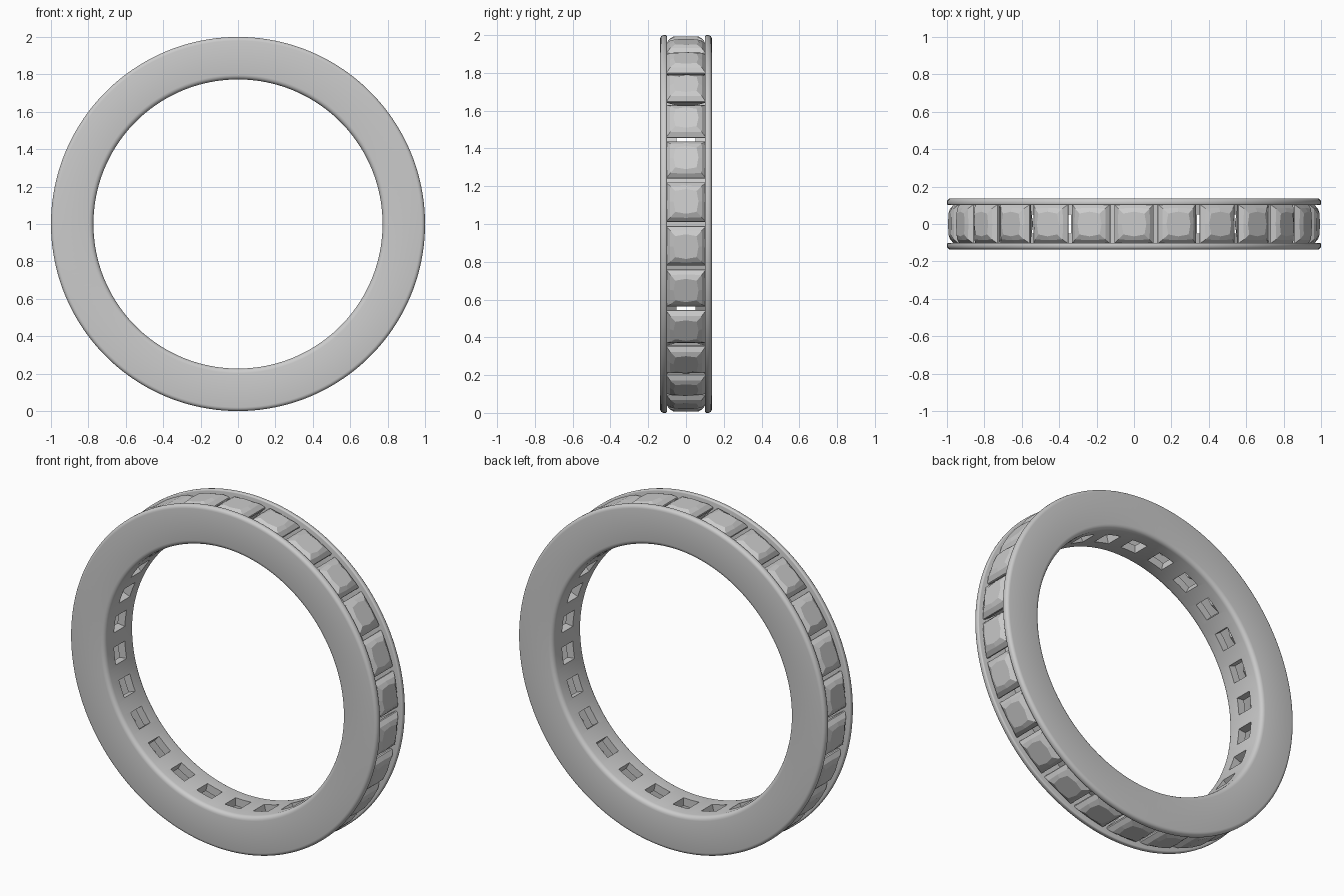
import bpy, bmesh, math

if "Cube" in bpy.data.objects:
    bpy.data.objects.remove(bpy.data.objects["Cube"])

STONES = 26
STEP = 2 * math.pi / STONES
SEGS = 156
CZ = 1.0


def polar(a, r, t, y):
    """Point at radius r, tangential offset t, on the ring at angle a."""
    c, s = math.cos(a), math.sin(a)
    return (r * c - t * s, y, CZ + r * s + t * c)


def make_object(name, bm):
    bmesh.ops.recalc_face_normals(bm, faces=bm.faces)
    mesh = bpy.data.meshes.new(name)
    bm.to_mesh(mesh)
    bm.free()
    ob = bpy.data.objects.new(name, mesh)
    bpy.context.collection.objects.link(ob)
    return ob


def arc(y, r, rad, start, end, n=4):
    """Rounded corner of the band profile, angles in degrees."""
    out = []
    for i in range(n + 1):
        a = math.radians(start + (end - start) * i / n)
        out.append((y + rad * math.cos(a), r + rad * math.sin(a)))
    return out


def bridge(bm, loop_a, loop_b):
    n = len(loop_a)
    for i in range(n):
        j = (i + 1) % n
        bm.faces.new((loop_a[i], loop_a[j], loop_b[j], loop_b[i]))


# Channel band: U-shaped profile (y, radius) turned around the ring axis
W, R_IN, R_OUT, FLOOR = 0.137, 0.773, 1.0, 0.82
half = (arc(W - 0.025, R_IN + 0.025, 0.025, -90, 0)
        + arc(W - 0.02, R_OUT - 0.02, 0.02, 0, 90)
        + arc(0.109, R_OUT - 0.008, 0.008, 90, 180, 3)
        + [(0.101, FLOOR)])
profile = half + [(-y, r) for y, r in reversed(half)]
bm = bmesh.new()
loops = [[bm.verts.new(polar(2 * math.pi * i / SEGS, r, 0, y)) for y, r in profile]
         for i in range(SEGS)]
for i in range(SEGS):
    bridge(bm, loops[i], loops[(i + 1) % SEGS])
band = make_object("channel_band", bm)

# Square windows through the inner wall, one behind each stone
bm = bmesh.new()
for k in range(STONES):
    a = (k + 0.5) * STEP
    ends = [[bm.verts.new(polar(a, r, t, y))
             for t, y in ((-.05, -.05), (.05, -.05), (.05, .05), (-.05, .05))]
            for r in (0.72, 0.86)]
    bridge(bm, *ends)
    bm.faces.new(ends[0])
    bm.faces.new(ends[1])
cutter = make_object("window_cutter", bm)
cutter.hide_render = True

mod = band.modifiers.new("windows", 'BOOLEAN')
mod.operation = 'DIFFERENCE'
mod.solver = 'EXACT'
mod.object = cutter
bpy.context.view_layer.objects.active = band
band.select_set(True)
bpy.ops.object.modifier_apply(modifier=mod.name)
bpy.data.objects.remove(cutter)
bpy.ops.object.shade_smooth_by_angle(angle=math.radians(35))

# Square-cut stone levels: radius, corner half-size, edge-middle half-size
LEVELS = ((0.993, 0.056, 0.066), (0.980, 0.083, 0.086),
          (0.958, 0.104, 0.104), (0.950, 0.104, 0.104),
          (0.895, 0.060, 0.062))
CULET = 0.812


def add_stone(index):
    a = (index + 0.5) * STEP
    bm = bmesh.new()
    rings = []
    for r, c, m in LEVELS:
        pts = ((c, c), (0, m), (-c, c), (-m, 0), (-c, -c), (0, -m), (c, -c), (m, 0))
        rings.append([bm.verts.new(polar(a, r, t, y)) for t, y in pts])
    for upper, lower in zip(rings, rings[1:]):
        bridge(bm, upper, lower)
    bm.faces.new(rings[0])
    tip = bm.verts.new(polar(a, CULET, 0, 0))
    for i in range(8):
        bm.faces.new((rings[-1][i], rings[-1][(i + 1) % 8], tip))
    make_object(f"stone_{index + 1:02d}", bm)


for k in range(STONES):
    add_stone(k)
